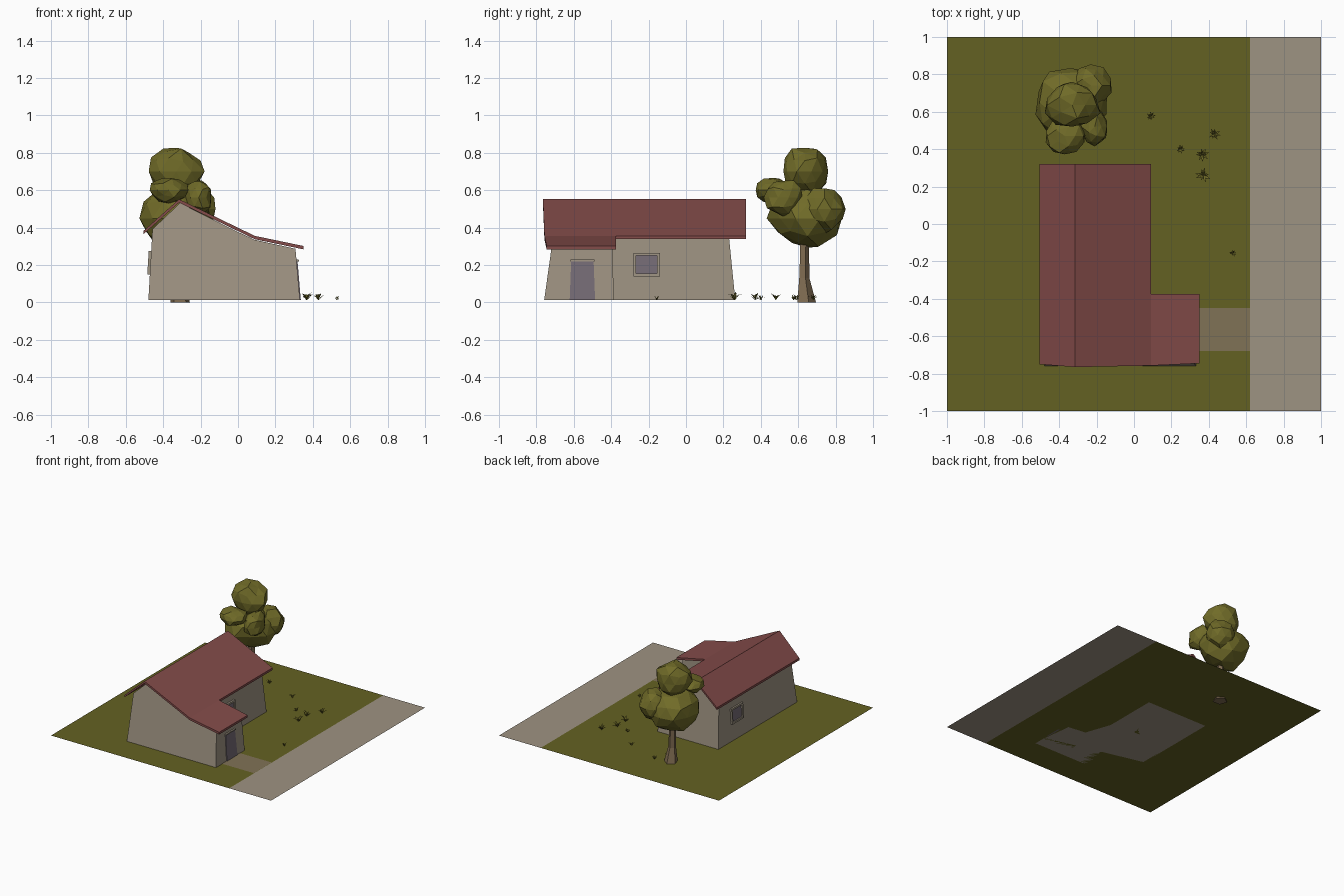
import bpy, bmesh, math, random
from mathutils import Vector

if "Cube" in bpy.data.objects:
    bpy.data.objects.remove(bpy.data.objects["Cube"])

random.seed(4)
G = 0.012  # ground level


def lin(c):
    c /= 255
    return c / 12.92 if c <= 0.04045 else ((c + 0.055) / 1.055) ** 2.4


def material(name, rgb):
    m = bpy.data.materials.new(name)
    m.diffuse_color = (*[lin(c) for c in rgb], 1)
    m.use_nodes = True
    m.node_tree.nodes["Principled BSDF"].inputs["Base Color"].default_value = m.diffuse_color
    return m


GRASS = material("grass green", (100, 97, 34))
LEAF = material("leaf green", (112, 107, 40))
STONE = material("stone grey", (158, 147, 130))
PATH = material("path brown", (128, 114, 86))
ROOF = material("roof red", (132, 76, 74))
DOOR = material("violet grey", (118, 108, 118))
BARK = material("bark brown", (126, 106, 80))


def finish(name, bm, mat, fix=True):
    if fix:
        bmesh.ops.recalc_face_normals(bm, faces=bm.faces)
    me = bpy.data.meshes.new(name)
    bm.to_mesh(me)
    bm.free()
    me.materials.append(mat)
    ob = bpy.data.objects.new(name, me)
    bpy.context.collection.objects.link(ob)
    return ob


def loft(name, a, b, mat):
    """Closed solid between two matching outlines."""
    bm = bmesh.new()
    va, vb = [bm.verts.new(p) for p in a], [bm.verts.new(p) for p in b]
    bm.faces.new(va)
    bm.faces.new(vb)
    for i in range(len(a)):
        j = (i + 1) % len(a)
        bm.faces.new((va[i], va[j], vb[j], vb[i]))
    return finish(name, bm, mat)


def sheet(name, pts, z, mat):
    bm = bmesh.new()
    f = bm.faces.new([bm.verts.new((x, y, z)) for x, y in pts])
    f.normal_update()
    if f.normal.z < 0:
        f.normal_flip()
    return finish(name, bm, mat, False)


def rect(x0, x1, y0, y1):
    return [(x0, y0), (x1, y0), (x1, y1), (x0, y1)]


# Ground, road, path, underside of the house
sheet("lawn", rect(-1, 0.62, -1, 1), G, GRASS)
sheet("road", rect(0.62, 1, -1, 1), G, STONE)
sheet("path", rect(0.3, 0.62, -0.68, -0.45), G + 0.002, PATH)
sheet("foundation", [(0.33, -0.65), (0.30, -0.41), (0.15, -0.39), (0.07, -0.16),
                     (-0.47, -0.14), (-0.47, -0.45)], G - 0.002, STONE)


# Walls lean inward as they rise
def front(z): return -0.76 + 0.14 * z
def back(z): return 0.265 - 0.1 * z
def wing_back(z): return -0.385 - 0.03 * z
def left_x(z): return -0.48 + 0.06 * z
def main_x(z): return 0.075 - 0.06 * z
def wing_x(z): return 0.332 - 0.085 * z


def block(name, profile, y0, y1):
    loft(name, [(x, y0(z), z) for x, z in profile], [(x, y1(z), z) for x, z in profile], STONE)


block("main_walls", [(left_x(G), G), (main_x(G), G), (main_x(0.35), 0.349),
                     (-0.31, 0.532), (left_x(0.38), 0.392)], front, back)
block("wing_walls", [(0.0, G), (wing_x(G), G), (wing_x(0.29), 0.287),
                     (0.09, 0.335), (0.0, 0.377)], front, wing_back)


# Roof slabs: points are (x, z, front y)
def slab(name, pts, y_back, t=0.018):
    a = [(x, y, z) for x, z, y in pts] + [(x, y, z - t) for x, z, y in reversed(pts)]
    loft(name, a, [(x, y_back, z) for x, _, z in a], ROOF)


slab("main_roof", [(-0.505, 0.383, -0.75), (-0.315, 0.552, -0.765), (0.09, 0.356, -0.757)], 0.32)
slab("wing_roof", [(0.09, 0.356, -0.757), (0.35, 0.302, -0.745)], -0.375)


# Panels that follow a leaning wall
def panel(name, wall, side, y0, y1, z0, z1, out, mat, taper=0.0):
    ring = [(y0, z0), (y1, z0), (y1 - taper, z1), (y0 + taper, z1)]
    loft(name, [(wall(z) - side * 0.01, y, z) for y, z in ring],
         [(wall(z) + side * out, y, z) for y, z in ring], mat)


def window(name, wall, side, y0, y1, z0, z1, w=0.014):
    panel(name + "_glass", wall, side, y0 + w, y1 - w, z0 + w, z1 - w, 0.004, DOOR)
    for i, (a, b, c, d) in enumerate([(y0, y1, z0, z0 + w), (y0, y1, z1 - w, z1),
                                      (y0, y0 + w, z0 + w, z1 - w), (y1 - w, y1, z0 + w, z1 - w)]):
        panel(f"{name}_frame_{i}", wall, side, a, b, c, d, 0.014, STONE)


window("right_window", main_x, 1, -0.28, -0.14, 0.14, 0.265)
window("left_window", left_x, -1, -0.06, 0.09, 0.15, 0.275)
panel("door", wing_x, 1, -0.622, -0.486, G, 0.22, 0.005, DOOR, 0.008)
panel("door_lintel", wing_x, 1, -0.618, -0.490, 0.22, 0.229, 0.012, STONE)

# Tree trunk: five-sided rings
bm = bmesh.new()
rings = []
for z, r, x, y in [(0, 0.055, -0.31, 0.64), (0.13, 0.03, -0.315, 0.63),
                   (0.28, 0.026, -0.32, 0.632), (0.4, 0.03, -0.32, 0.635)]:
    rings.append([bm.verts.new((x + r * math.cos(k * math.tau / 5 + 0.3),
                                y + r * math.sin(k * math.tau / 5 + 0.3), z)) for k in range(5)])
for a, b in zip(rings, rings[1:]):
    for k in range(5):
        bm.faces.new((a[k], a[(k + 1) % 5], b[(k + 1) % 5], b[k]))
bm.faces.new(rings[0])
bm.faces.new(rings[-1])
finish("tree_trunk", bm, BARK)

# Tree crown: faceted, jittered clumps
clumps = [((-0.34, 0.65, 0.45), (0.19, 0.20, 0.165), 2), ((-0.33, 0.635, 0.70), (0.145, 0.125, 0.13), 2),
          ((-0.21, 0.52, 0.56), (0.075, 0.10, 0.10), 2), ((-0.37, 0.47, 0.60), (0.10, 0.10, 0.065), 2),
          ((-0.23, 0.74, 0.50), (0.105, 0.11, 0.12), 2)]
for i, (c, s, sub) in enumerate(clumps):
    bm = bmesh.new()
    bmesh.ops.create_icosphere(bm, subdivisions=sub, radius=1)
    for v in bm.verts:
        d = v.co * random.uniform(0.9, 1.12)
        v.co = Vector(c) + Vector((d.x * s[0], d.y * s[1], d.z * s[2]))
    # wedge-shaped lower half for the main clump
    if i == 0:
        for v in bm.verts:
            if v.co.z < 0.42:
                k = 1 - 1.1 * (0.42 - v.co.z)
                v.co.x = c[0] + (v.co.x - c[0]) * k
                v.co.y = c[1] + (v.co.y - c[1]) * k
    bmesh.ops.dissolve_limit(bm, angle_limit=math.radians(14), verts=bm.verts, edges=bm.edges)
    finish(f"tree_crown_{i}", bm, LEAF)

# Grass tufts: kinked blades fanned around a centre (x, y, size)
tufts = [(0.09, 0.575, 0.8), (0.43, 0.48, 1), (0.25, 0.40, 0.85), (0.365, 0.37, 1.05),
         (0.37, 0.26, 1.2), (0.53, -0.155, 0.65), (-0.19, 0.68, 0.8), (-0.25, 0.59, 0.8)]
for i, (cx, cy, s) in enumerate(tufts):
    bm = bmesh.new()
    start = random.uniform(0, math.tau)
    for k in range(8):
        a = start + k * math.tau / 8 + random.uniform(-0.2, 0.2)
        reach = s * random.uniform(0.024, 0.037)
        h = s * random.uniform(0.012, 0.038)
        out, across = Vector((math.cos(a), math.sin(a), 0)), Vector((-math.sin(a), math.cos(a), 0))
        o = Vector((cx, cy, G))
        w = 0.0055 * s
        mid = o + out * reach * 0.5 + Vector((0, 0, h * 0.8))
        l, r = bm.verts.new(mid + across * w), bm.verts.new(mid - across * w)
        base, tip = bm.verts.new(o), bm.verts.new(o + out * reach + Vector((0, 0, h)))
        bm.faces.new((base, r, l))
        bm.faces.new((l, r, tip))
    finish(f"grass_tuft_{i}", bm, LEAF, False)
